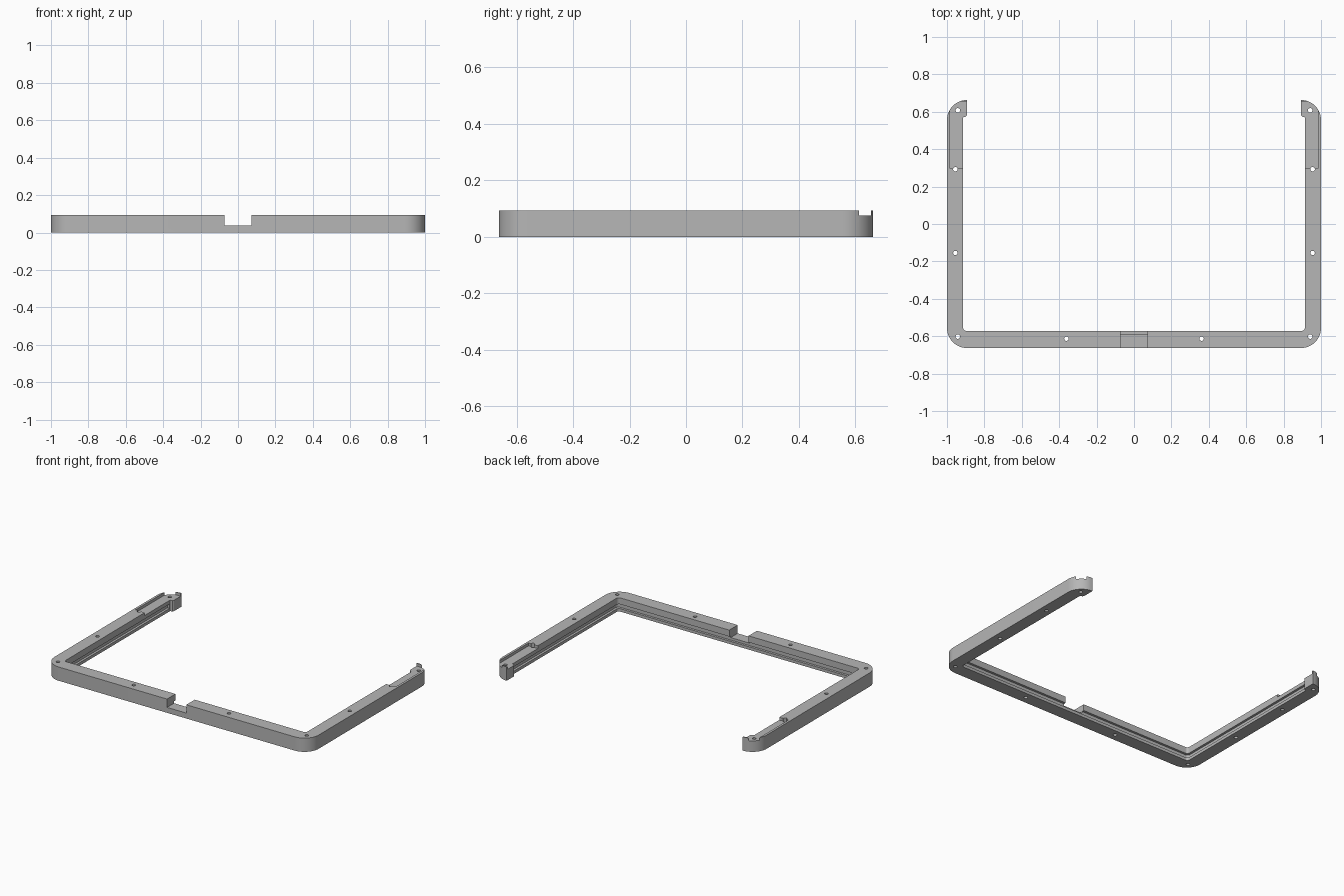
import bpy
import bmesh
import math

cube = bpy.data.objects.get("Cube")
if cube:
    bpy.data.objects.remove(cube, do_unlink=True)

HEIGHT = 0.094
HALF_Y = 0.663
INNER_X = 0.914
INNER_Y = -0.572
END_X = 0.893

grey = bpy.data.materials.new("plain grey")
grey.use_nodes = True
colour = (0.47, 0.47, 0.47, 1)
grey.diffuse_color = colour
grey.node_tree.nodes["Principled BSDF"].inputs["Base Color"].default_value = colour


def arc(cx, cy, r, start, end, steps):
    """Points along an arc, angles in degrees."""
    angles = [math.radians(start + (end - start) * i / steps) for i in range(steps + 1)]
    return [(cx + r * math.cos(a), cy + r * math.sin(a)) for a in angles]


def prism(name, outline, z0, z1):
    """Extrude a flat outline between two heights."""
    bm = bmesh.new()
    face = bm.faces.new([bm.verts.new((x, y, z0)) for x, y in outline])
    grown = bmesh.ops.extrude_face_region(bm, geom=[face])["geom"]
    top = [v for v in grown if isinstance(v, bmesh.types.BMVert)]
    bmesh.ops.translate(bm, verts=top, vec=(0, 0, z1 - z0))
    bmesh.ops.recalc_face_normals(bm, faces=bm.faces)
    mesh = bpy.data.meshes.new(name)
    bm.to_mesh(mesh)
    bm.free()
    mesh.materials.append(grey)
    obj = bpy.data.objects.new(name, mesh)
    bpy.context.collection.objects.link(obj)
    return obj


def box(name, x0, x1, y0, y1, z0, z1):
    return prism(name, [(x0, y0), (x1, y0), (x1, y1), (x0, y1)], z0, z1)


def mirrored(half):
    """Close a right-hand outline with its mirror image."""
    return half + [(-x, y) for x, y in reversed(half)]


# U-shaped frame body with rounded outer corners and hooked arm ends
r = 1 - END_X
half = arc(END_X, -HALF_Y + r, r, -90, 0, 14)
half += arc(END_X, HALF_Y - r, r, 0, 90, 14)
half += [(END_X, 0.583), (0.899, 0.574), (INNER_X, 0.57)]
fillet = 0.018
half += arc(INNER_X - fillet, INNER_Y + fillet, fillet, 0, -90, 6)
frame = prism("u_frame", mirrored(half), 0, HEIGHT)

# Panel groove running round the inside
g = 0.02
groove = arc(0.93 - g, -0.588 + g, g, -90, 0, 6) + [(0.93, 0.565)]
cutters = [prism("groove_cutter", mirrored(groove), 0.02, 0.05)]

# Front gap and the sunken ledges at the arm ends
cutters.append(box("gap_cutter", -0.073, 0.073, -0.8, -0.5, 0.037, 0.2))
for s in (-1, 1):
    x0, x1 = sorted((s * 0.8, s * 0.984))
    cutters.append(box("ledge_cutter", x0, x1, 0.297, 0.655, 0.075, 0.2))

# Screw holes
for x, y in [(0.942, 0.608), (0.955, 0.293), (0.955, -0.155), (0.942, -0.602), (0.361, -0.613)]:
    for s in (-1, 1):
        ring = arc(s * x, y, 0.012, 0, 345, 23)
        cutters.append(prism("hole_cutter", ring, -0.1, 0.2))

for cutter in cutters:
    cutter.hide_render = True
    mod = frame.modifiers.new(cutter.name, "BOOLEAN")
    mod.operation = "DIFFERENCE"
    mod.solver = "EXACT"
    mod.object = cutter

# Bake the cuts and discard the cutters
bpy.context.view_layer.update()
depsgraph = bpy.context.evaluated_depsgraph_get()
cut_mesh = bpy.data.meshes.new_from_object(frame.evaluated_get(depsgraph))
frame.modifiers.clear()
frame.data = cut_mesh
for cutter in cutters:
    bpy.data.objects.remove(cutter, do_unlink=True)

for obj in bpy.context.selected_objects:
    obj.select_set(False)
frame.select_set(True)
bpy.context.view_layer.objects.active = frame
bpy.ops.object.shade_smooth_by_angle(angle=math.radians(30))
